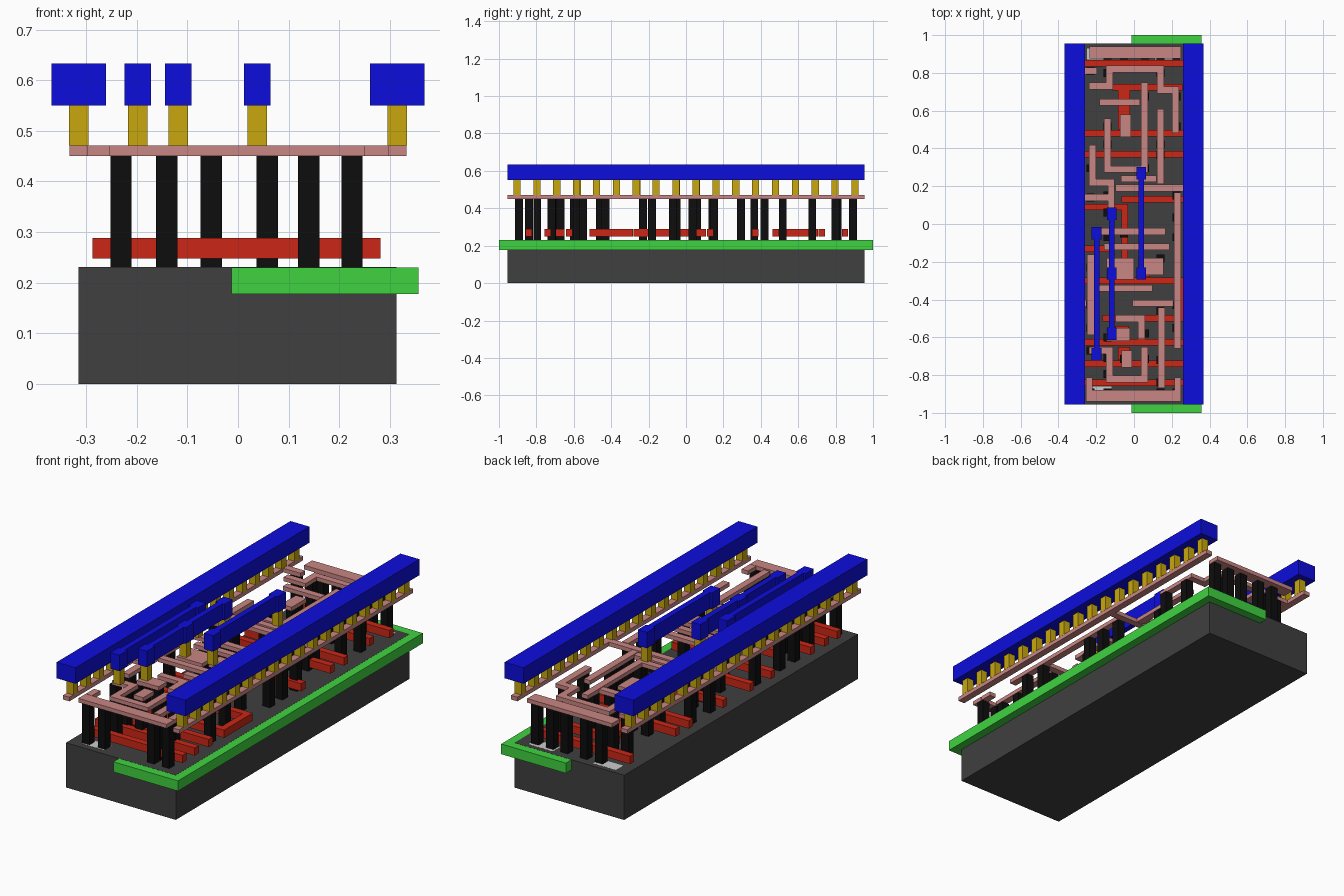
import bpy


def make_mat(name, rgb):
    m = bpy.data.materials.new(name)
    m.diffuse_color = (*rgb, 1)
    return m


DARK = make_mat("dark_grey", (0.05, 0.05, 0.05))
PALE = make_mat("pale_grey", (0.6, 0.6, 0.6))
GREEN = make_mat("green", (0.05, 0.65, 0.05))
RED = make_mat("red", (0.6, 0.02, 0.008))
BLACK = make_mat("black", (0.004, 0.004, 0.004))
PINK = make_mat("pink", (0.58, 0.24, 0.23))
GOLD = make_mat("gold", (0.58, 0.39, 0.004))
BLUE = make_mat("blue", (0.004, 0.004, 0.72))

# Layer heights
Z_POLY = (0.248, 0.288)
Z_CONTACT = (0.231, 0.45)
Z_LOCAL = (0.45, 0.471)
Z_VIA = (0.471, 0.55)
Z_METAL = (0.55, 0.633)


def boxes(name, rects, z, mat):
    """One object made of boxes, each given as x0, x1, y0, y1."""
    verts, faces = [], []
    for x0, x1, y0, y1 in rects:
        n = len(verts)
        verts += [(x, y, h) for h in z for x, y in ((x0, y0), (x1, y0), (x1, y1), (x0, y1))]
        faces += [(n + 3, n + 2, n + 1, n), (n + 4, n + 5, n + 6, n + 7)]
        faces += [(n + i, n + (i + 1) % 4, n + 4 + (i + 1) % 4, n + 4 + i) for i in range(4)]
    me = bpy.data.meshes.new(name)
    me.from_pydata(verts, [], faces)
    me.materials.append(mat)
    ob = bpy.data.objects.new(name, me)
    bpy.context.collection.objects.link(ob)
    return ob


def trace(name, pts, z, mat, w=0.036):
    """Right-angled track; each segment reaches half a width past its corner."""
    h = w / 2
    rects = []
    for i, ((ax, ay), (bx, by)) in enumerate(zip(pts, pts[1:])):
        x0, x1, y0, y1 = min(ax, bx), max(ax, bx), min(ay, by), max(ay, by)
        x0, x1, y0, y1 = x0 - h, x1 + h, y0 - h, y1 + h
        if i:  # trim the start so corners do not overlap
            if ay == by:
                x0, x1 = (x0 + w, x1) if bx > ax else (x0, x1 - w)
            else:
                y0, y1 = (y0 + w, y1) if by > ay else (y0, y1 - w)
        rects.append((x0, x1, y0, y1))
    return boxes(name, rects, z, mat)


def squares(name, centres, size, z, mat):
    h = size / 2
    return boxes(name, [(x - h, x + h, y - h, y + h) for x, y in centres], z, mat)


# Base block, well slab and flush doped patches
boxes("substrate", [(-0.315, 0.313, -0.955, 0.955)], (0, 0.231), DARK)
boxes("well", [(-0.013, 0.357, -1, 1)], (0.178, 0.2305), GREEN)
boxes("doped_patches", [(-0.25, -0.12, -0.92, -0.86), (0.11, 0.25, 0.87, 0.93),
                        (-0.25, -0.12, 0.87, 0.93)], (0.2, 0.2314), PALE)

# Red gate tracks
gates = [
    [(-0.27, 0.85), (0.265, 0.85)],
    [(-0.1, 0.725), (0.24, 0.725)],
    [(-0.27, 0.48), (0.265, 0.48)],
    [(-0.27, 0.37), (0.265, 0.37)],
    [(-0.05, 0.13), (0.265, 0.13)],
    [(-0.27, 0.09), (-0.05, 0.09), (-0.05, -0.09)],
    [(-0.27, -0.13), (-0.13, -0.13)],
    [(-0.27, -0.3), (0.265, -0.3), (0.265, -0.5), (-0.15, -0.5)],
    [(-0.05, -0.1), (-0.05, -0.26)],
    [(-0.27, -0.625), (0.265, -0.625)],
    [(-0.27, -0.74), (0.265, -0.74)],
    [(-0.27, -0.84), (0.265, -0.84)],
]
for i, p in enumerate(gates):
    trace(f"gate_track_{i + 1}", p, Z_POLY, RED, 0.034)
boxes("gate_pads", [(-0.085, -0.02, 0.5, 0.706), (-0.085, -0.02, -0.72, -0.65),
                    (0.02, 0.085, -0.28, -0.2), (-0.1, -0.03, -0.6, -0.54)], Z_POLY, RED)

# Pink local wiring
local = [
    [(-0.315, 0.81), (-0.215, 0.81)],
    [(-0.22, 0.73), (-0.13, 0.73), (-0.13, 0.82), (0.14, 0.82), (0.14, 0.71), (0.22, 0.71), (0.22, 0.5)],
    [(0.055, 0.73), (0.055, 0.29), (-0.14, 0.29), (-0.14, 0.54)],
    [(-0.165, 0.645), (0.015, 0.645)],
    [(0.14, 0.59), (0.14, 0.23)],
    [(-0.315, 0.14), (-0.14, 0.14)],
    [(-0.05, 0.24), (0.1, 0.24)],
    [(-0.22, 0.4), (-0.22, 0.22), (-0.12, 0.22), (-0.12, 0.05)],
    [(-0.08, 0.19), (0.315, 0.19)],
    [(0.23, 0.15), (0.23, -0.64)],
    [(-0.2, -0.04), (0.15, -0.04)],
    [(-0.14, -0.12), (0.17, -0.12)],
    [(-0.23, -0.18), (-0.23, -0.57)],
    [(-0.19, -0.34), (0.08, -0.34)],
    [(-0.315, -0.42), (-0.27, -0.42)],
    [(0.01, -0.42), (0.19, -0.42)],
    [(-0.08, -0.5), (0.04, -0.5), (0.04, -0.59)],
    [(0.145, -0.46), (0.145, -0.85)],
    [(-0.22, -0.67), (-0.13, -0.67), (-0.13, -0.82), (0.055, -0.82), (0.055, -0.67)],
    [(-0.237, -0.86), (-0.237, -0.83)],
    [(0.232, -0.86), (0.232, -0.83)],
]
for i, p in enumerate(local):
    trace(f"local_wire_{i + 1}", p, Z_LOCAL, PINK)
boxes("local_pads", [(-0.235, 0.25, 0.875, 0.94), (-0.255, 0.25, -0.94, -0.88),
                     (-0.075, -0.015, 0.46, 0.58), (0.02, 0.155, -0.27, -0.18),
                     (-0.145, 0.0, -0.295, -0.18), (-0.145, -0.02, -0.62, -0.55),
                     (-0.065, -0.01, -0.76, -0.67)], Z_LOCAL, PINK)
for side, s in (("left", -1), ("right", 1)):
    # Rails with their rows of gold posts
    x = s * 0.3145
    boxes(f"{side}_local_rail", [(x - 0.0185, x + 0.0185, -0.955, 0.955)], Z_LOCAL, PINK)
    squares(f"{side}_rail_posts", [(x, (i - 8.5) * 0.1063) for i in range(18)], 0.038, Z_VIA, GOLD)
    boxes(f"{side}_power_rail", [(x - 0.054, x + 0.054, -0.955, 0.955)], Z_METAL, BLUE)

# Black contact pillars, column by column
columns = {
    -0.231: (-0.892, -0.67, -0.55, -0.43, -0.23, 0.14, 0.295, 0.81),
    -0.141: (-0.892, -0.795, -0.71, -0.6, -0.07, 0.06, 0.15, 0.42, 0.517, 0.8, 0.892),
    -0.053: (-0.715, -0.58, -0.23, -0.05, 0.517, 0.892),
    0.058: (-0.715, -0.58, -0.23, 0.295, 0.675, 0.892),
    0.14: (-0.892, -0.84, -0.72, -0.46, -0.182, 0.42, 0.365, 0.8, 0.892),
    0.225: (-0.892, -0.55, -0.43, -0.07, 0.035, 0.15, 0.517, 0.675, 0.892),
}
squares("contact_pillars", [(x, y) for x, ys in columns.items() for y in ys], 0.042, Z_CONTACT, BLACK)

# Blue jumpers: narrow strip, wide pads and gold posts
jumpers = {-0.198: (-0.05, -0.69), -0.118: (0.055, -0.262, -0.58), 0.038: (0.268, -0.262)}
for i, (x, ys) in enumerate(jumpers.items()):
    rects = [(x - 0.026, x + 0.026, y - 0.033, y + 0.033) for y in ys]
    rects += [(x - 0.015, x + 0.015, b + 0.033, a - 0.033) for a, b in zip(ys, ys[1:])]
    boxes(f"jumper_{i + 1}", rects, Z_METAL, BLUE)
    squares(f"jumper_posts_{i + 1}", [(x, y) for y in ys], 0.038, Z_VIA, GOLD)
